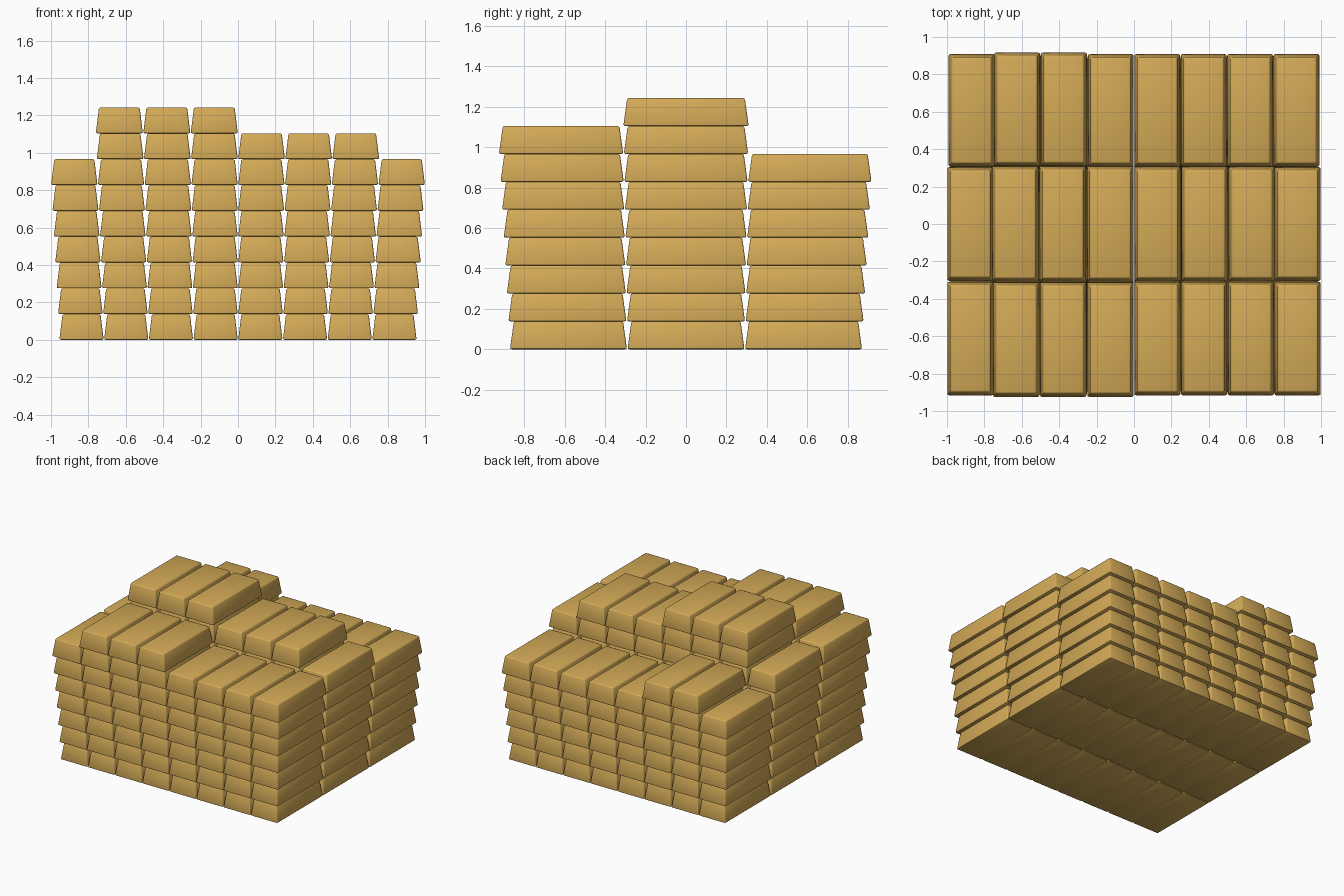
import bpy, bmesh

if "Cube" in bpy.data.objects:
    bpy.data.objects.remove(bpy.data.objects["Cube"])

COLS, ROWS, H = 8, 3, 0.138

gold = bpy.data.materials.new("gold")
gold.diffuse_color = (0.65, 0.40, 0.095, 1)
gold.use_nodes = True
gold.node_tree.nodes["Principled BSDF"].inputs["Base Color"].default_value = gold.diffuse_color


def ingot_mesh(layer, w, d):
    """Tapered bar with softly rounded edges, base at z = 0."""
    bm = bmesh.new()
    bmesh.ops.create_cube(bm, size=1)
    for v in bm.verts:
        top = v.co.z > 0
        v.co.x *= w - (0.034 if top else 0)
        v.co.y *= d - (0.038 if top else 0)
        v.co.z = H if top else 0
    bmesh.ops.bevel(bm, geom=bm.edges[:], offset=0.009, segments=2,
                    profile=0.5, affect='EDGES')
    for f in bm.faces:
        f.smooth = True
    me = bpy.data.meshes.new(f"ingot_layer_{layer + 1}")
    bm.to_mesh(me)
    bm.free()
    me.set_sharp_from_angle(angle=0.8)
    me.materials.append(gold)
    return me


def layers_in_stack(col, row):
    """Number of bars stacked at each column and row (row 0 = front)."""
    if row == 0:
        return 8 if col in (1, 2, 3) else 7
    if row == 1:
        return 9 if col in (1, 2, 3) else 8 if col in (4, 5, 6) else 7
    return 7 if col in (1, 2) else 6


# Each layer spreads slightly wider than the one below it
for k in range(9):
    px = (0.956 + 0.0074 * k) * 2 / COLS
    py = (0.872 + 0.0078 * k) * 2 / ROWS
    mesh = ingot_mesh(k, px - 0.002, py - 0.003)
    for col in range(COLS):
        for row in range(ROWS):
            if k < layers_in_stack(col, row):
                ob = bpy.data.objects.new(f"ingot_{k + 1}_{row + 1}_{col + 1}", mesh)
                ob.location = ((col - 3.5) * px, (row - 1) * py, k * H)
                bpy.context.collection.objects.link(ob)
